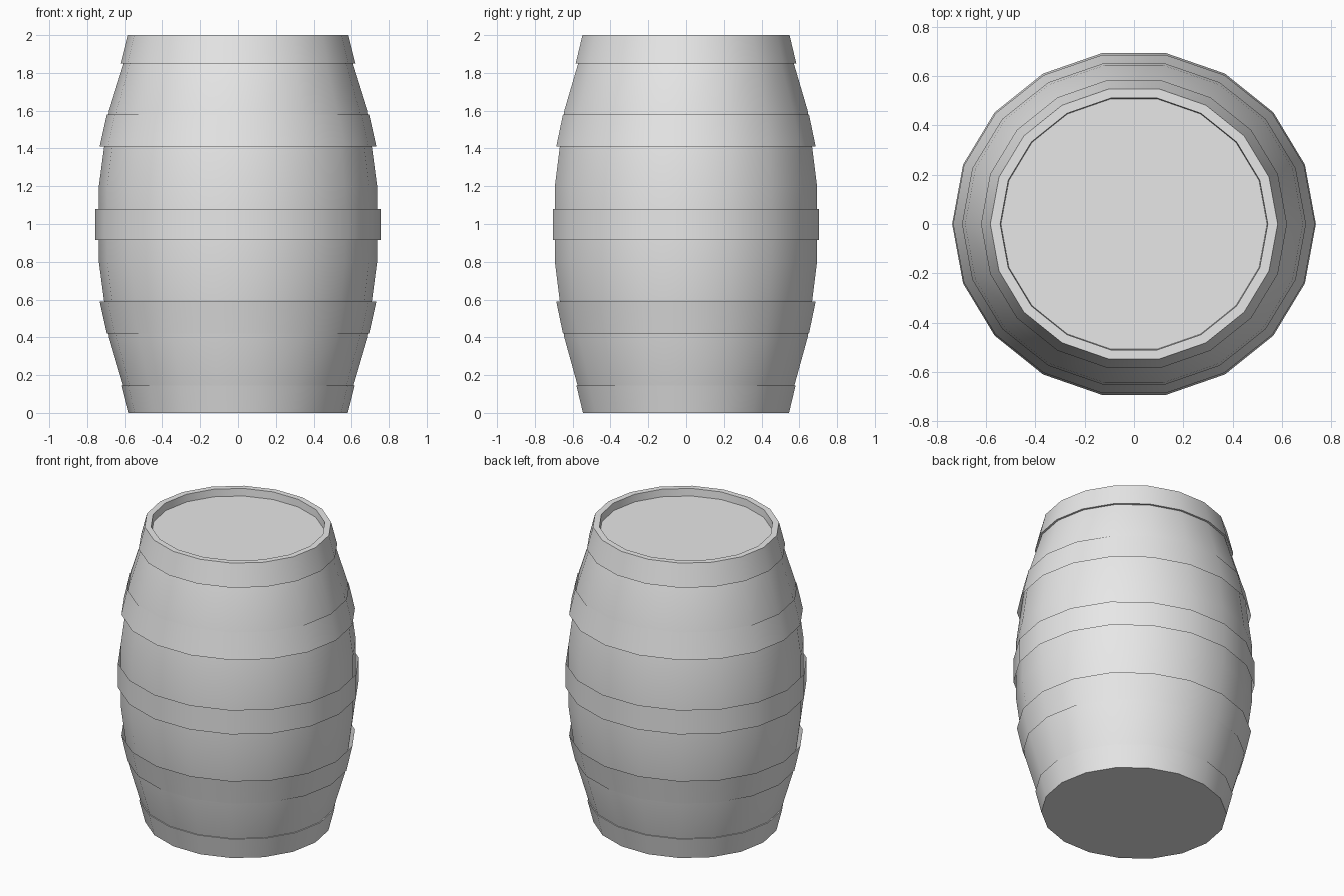
import bpy, bmesh, math

cube = bpy.data.objects.get("Cube")
if cube:
    bpy.data.objects.remove(cube, do_unlink=True)

SIDES = 18

grey = bpy.data.materials.new("plain_grey")
grey.use_nodes = True
grey.diffuse_color = (0.8, 0.8, 0.8, 1)
grey.node_tree.nodes["Principled BSDF"].inputs["Base Color"].default_value = grey.diffuse_color


def revolve(name, profile, depth=0.955, cap_top=False, cap_bottom=False):
    """Turn a (radius, height) profile, listed upward, into an oval shell."""
    bm = bmesh.new()
    rings = []
    for r, z in profile:
        angles = [2 * math.pi * i / SIDES for i in range(SIDES)]
        rings.append([bm.verts.new((r * math.cos(a), r * depth * math.sin(a), z))
                      for a in angles])
    for low, high in zip(rings, rings[1:]):
        for i in range(SIDES):
            j = (i + 1) % SIDES
            bm.faces.new((low[i], low[j], high[j], high[i]))
    if cap_top:
        bm.faces.new(rings[-1])
    if cap_bottom:
        bm.faces.new(rings[0][::-1])
    mesh = bpy.data.meshes.new(name)
    bm.to_mesh(mesh)
    bm.free()
    mesh.materials.append(grey)
    obj = bpy.data.objects.new(name, mesh)
    bpy.context.collection.objects.link(obj)
    bpy.ops.object.select_all(action='DESELECT')
    obj.select_set(True)
    bpy.context.view_layer.objects.active = obj
    bpy.ops.object.shade_smooth_by_angle(angle=math.radians(30))
    return obj


# Bulging wooden wall
revolve("barrel_wall", [(0.61, 0.145), (0.685, 0.4), (0.738, 0.8),
                        (0.738, 1.2), (0.685, 1.6), (0.607, 1.85)])

# Closed foot band
revolve("bottom_rim", [(0.58, 0), (0.617, 0.145), (0.61, 0.145)], cap_bottom=True)

# Top band with flat lip, short inner wall and sunken lid
revolve("top_rim", [(0.605, 1.85), (0.621, 1.85), (0.583, 2), (0.543, 2), (0.54, 1.95)],
        cap_top=True)

# Thin hoops around the wall
revolve("lower_hoop", [(0.696, 0.42), (0.734, 0.59)], 0.95)
revolve("middle_hoop", [(0.757, 0.915), (0.757, 1.08)], 0.946)
revolve("upper_hoop", [(0.734, 1.41), (0.696, 1.58)], 0.95)
